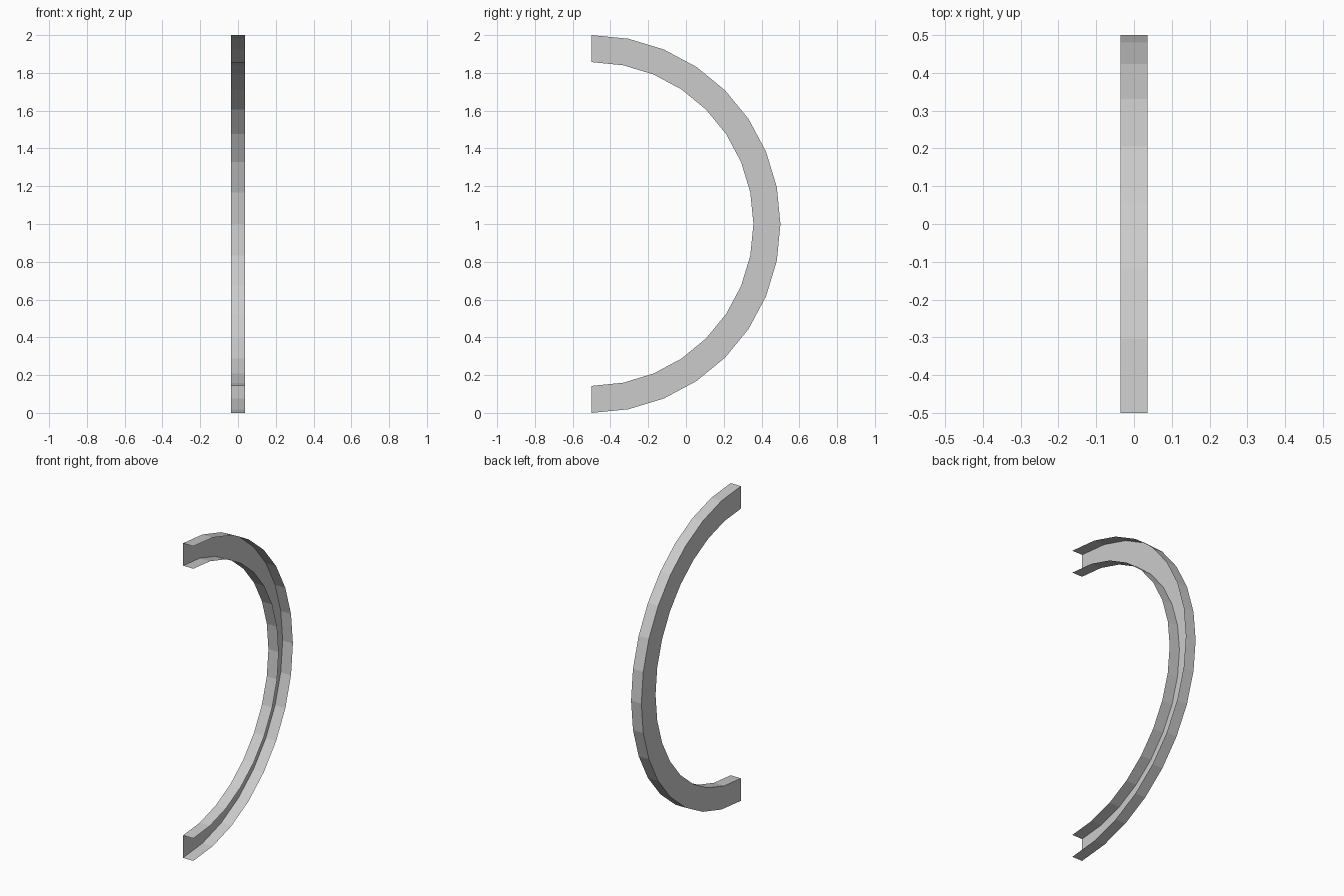
import bpy, bmesh
from math import sin, cos, pi

if "Cube" in bpy.data.objects:
    bpy.data.objects.remove(bpy.data.objects["Cube"])

SEGMENTS = 16
HALF_W, R_IN, R_OUT = 0.036, 0.857, 1.0

# U-channel section (x, radius): inner flange, web on the -x side, outer flange
profile = [(HALF_W, R_IN), (-HALF_W, R_IN), (-HALF_W, R_OUT), (HALF_W, R_OUT)]

# Sweep the open section through a half circle, from top to bottom
bm = bmesh.new()
rings = []
for i in range(SEGMENTS + 1):
    a = pi * i / SEGMENTS
    rings.append([bm.verts.new((x, -0.5 + r * sin(a), 1 + r * cos(a)))
                  for x, r in profile])
for r0, r1 in zip(rings, rings[1:]):
    for j in range(len(profile) - 1):
        bm.faces.new((r0[j], r0[j + 1], r1[j + 1], r1[j]))

mesh = bpy.data.meshes.new("half_ring_channel")
bm.to_mesh(mesh)
bm.free()
obj = bpy.data.objects.new("half_ring_channel", mesh)
bpy.context.collection.objects.link(obj)
